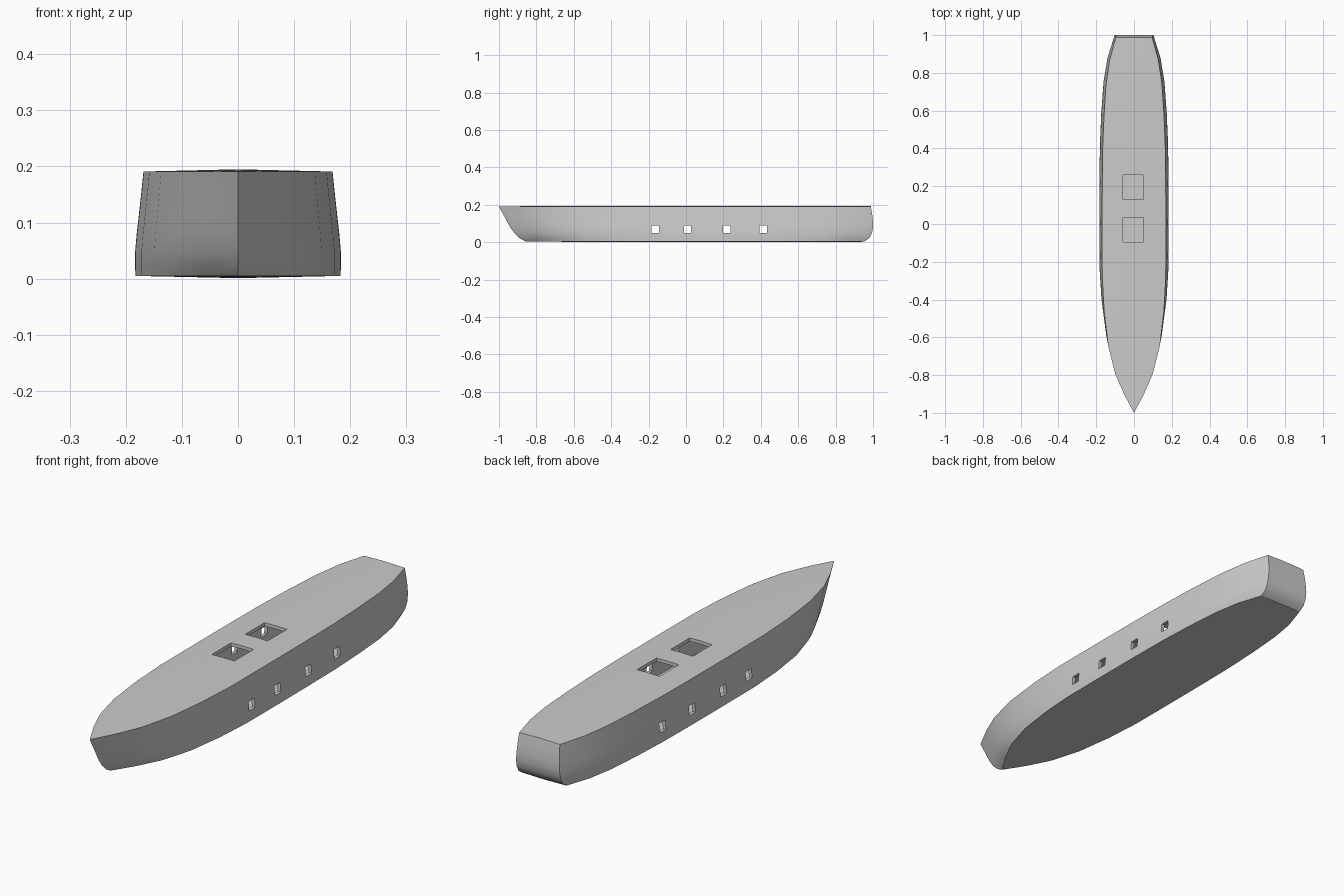
import bpy, bmesh

if "Cube" in bpy.data.objects:
    bpy.data.objects.remove(bpy.data.objects["Cube"])

# Side profile: (height, bow y, stern y, width factor)
LEVELS = [
    (0.005, -0.860, 0.955, 1.085),
    (0.022, -0.890, 0.980, 1.088),
    (0.048, -0.917, 0.994, 1.088),
    (0.080, -0.940, 1.000, 1.072),
    (0.115, -0.959, 0.999, 1.048),
    (0.152, -0.979, 0.995, 1.024),
    (0.191, -1.000, 0.988, 1.000),
]
# Deck plan: (position along length 0-1, half width)
STATIONS = [(0, 0), (0.05, 0.053), (0.105, 0.100), (0.18, 0.137), (0.27, 0.158),
            (0.36, 0.168), (0.50, 0.1685), (0.60, 0.168), (0.70, 0.166),
            (0.79, 0.159), (0.875, 0.148), (0.94, 0.129), (1, 0.096)]


def hull_solid(name, d=0.0):
    """Lofted hull; d > 0 gives the cavity inset by that wall thickness."""
    bm = bmesh.new()
    n = len(LEVELS)
    rings = []
    for t, w in STATIONS:
        w *= 1 - d / 0.17
        pts = []
        for z, bow, stern, f in LEVELS:
            bow, stern = bow + 2.5 * d, stern - d
            pts.append((w * f, bow + t * (stern - bow), d + z * (1 - 2 * d / 0.191)))
        right = [bm.verts.new(p) for p in pts]
        left = [bm.verts.new((-x, y, z)) for x, y, z in pts]
        camber = 0.004 * w / 0.168
        keel = bm.verts.new((0, pts[0][1], pts[0][2] - camber))
        crown = bm.verts.new((0, pts[-1][1], pts[-1][2] + camber))
        rings.append([keel] + right + [crown] + left[::-1])
    m = len(rings[0])
    for a, b in zip(rings, rings[1:]):
        for j in range(m):
            k = (j + 1) % m
            bm.faces.new((a[j], b[j], b[k], a[k]))
    # Transom
    s = rings[-1]
    for i in range(1, n):
        bm.faces.new((s[i], s[i + 1], s[m - i - 1], s[m - i]))
    bm.faces.new((s[0], s[1], s[m - 1]))
    bm.faces.new((s[n], s[n + 1], s[n + 2]))
    bmesh.ops.remove_doubles(bm, verts=bm.verts, dist=1e-5)
    bmesh.ops.recalc_face_normals(bm, faces=bm.faces)
    me = bpy.data.meshes.new(name)
    bm.to_mesh(me)
    bm.free()
    ob = bpy.data.objects.new(name, me)
    bpy.context.collection.objects.link(ob)
    return ob


def box(name, loc, size):
    bpy.ops.mesh.primitive_cube_add(size=1, location=loc)
    ob = bpy.context.object
    ob.name = name
    ob.scale = size
    return ob


# Hull with hollow inside
hull = hull_solid("hull")
cutters = [hull_solid("cavity_cutter", 0.014)]

# Square ports through both sides
for y in (-0.165, 0.008, 0.217, 0.413):
    cutters.append(box("port_cutter", (0, y, 0.070), (0.6, 0.04, 0.04)))

# Deck hatches
for y in (-0.03, 0.195):
    cutters.append(box("hatch_cutter", (-0.004, y, 0.2), (0.106, 0.13, 0.16)))

bpy.context.view_layer.objects.active = hull
for c in cutters:
    c.hide_render = True
    mod = hull.modifiers.new("cut", "BOOLEAN")
    mod.operation = "DIFFERENCE"
    mod.solver = "EXACT"
    mod.object = c
    bpy.ops.object.modifier_apply(modifier=mod.name)
for c in cutters:
    bpy.data.objects.remove(c)

bpy.ops.object.select_all(action="DESELECT")
hull.select_set(True)
bpy.context.view_layer.objects.active = hull
bpy.ops.object.shade_smooth_by_angle(angle=0.5)
